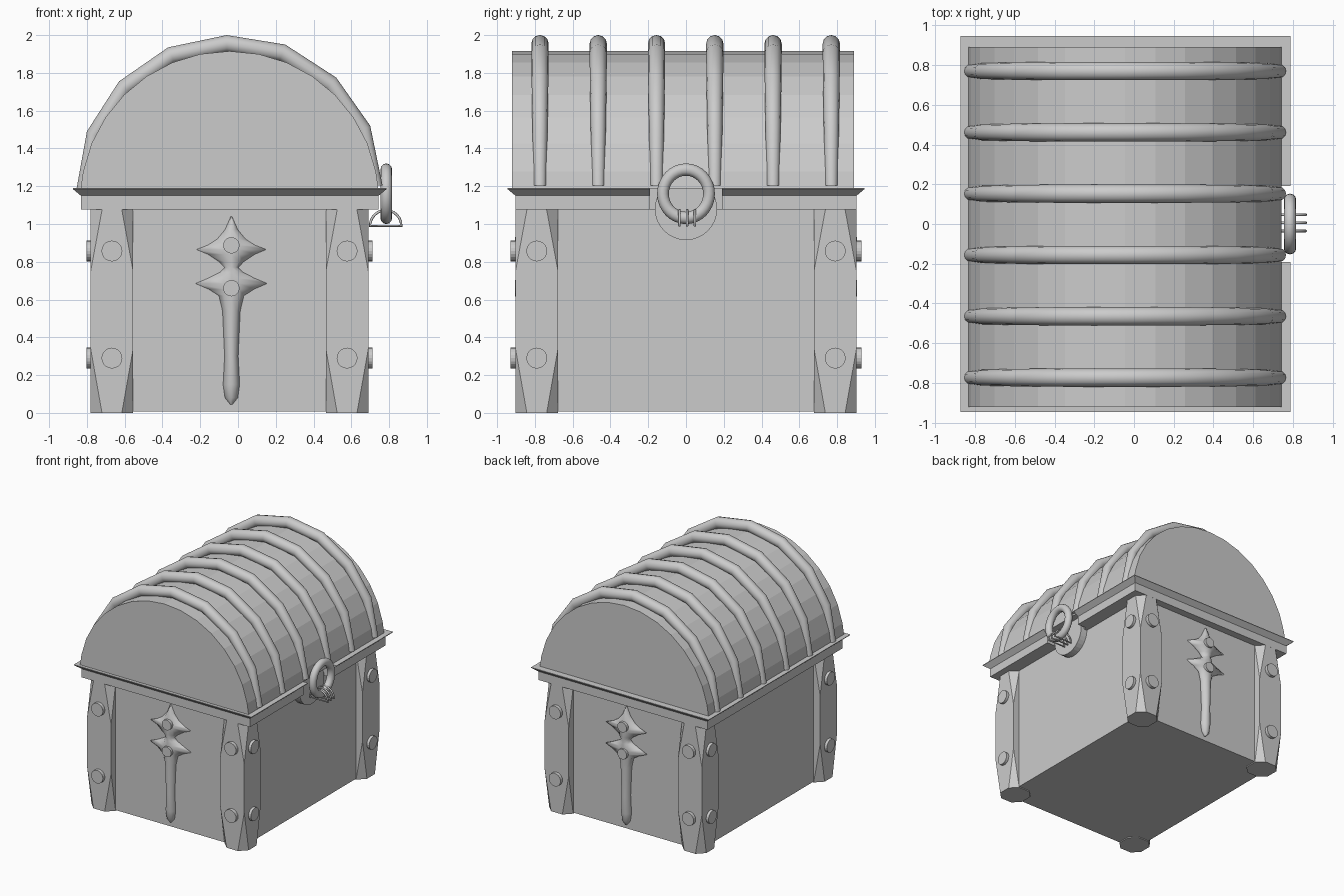
import bpy, bmesh
from math import pi, cos, sin, atan2, hypot
from mathutils import Matrix, Vector

if "Cube" in bpy.data.objects:
    bpy.data.objects.remove(bpy.data.objects["Cube"])

CX = -0.045  # chest centre line in x


def finish(name, bm):
    bmesh.ops.recalc_face_normals(bm, faces=bm.faces)
    me = bpy.data.meshes.new(name)
    bm.to_mesh(me)
    bm.free()
    ob = bpy.data.objects.new(name, me)
    bpy.context.collection.objects.link(ob)
    return ob


def loft(name, rings, smooth=False):
    """Skin closed rings of points and cap both ends."""
    bm = bmesh.new()
    vs = [[bm.verts.new(p) for p in r] for r in rings]
    n = len(rings[0])
    for a, b in zip(vs, vs[1:]):
        for i in range(n):
            j = (i + 1) % n
            bm.faces.new((a[i], a[j], b[j], b[i])).smooth = smooth
    bm.faces.new(vs[0])
    bm.faces.new(vs[-1])
    bmesh.ops.remove_doubles(bm, verts=bm.verts, dist=1e-4)
    return finish(name, bm)


def box(name, x0, x1, y0, y1, z0, z1):
    rect = ((x0, y0), (x1, y0), (x1, y1), (x0, y1))
    return loft(name, [[(x, y, z) for x, y in rect] for z in (z0, z1)])


def disc(name, centre, axis, r, depth, seg=20):
    bm = bmesh.new()
    rot = Vector((0, 0, 1)).rotation_difference(Vector(axis)).to_matrix().to_4x4()
    bmesh.ops.create_cone(bm, cap_ends=True, segments=seg, radius1=r, radius2=r,
                          depth=depth, matrix=Matrix.Translation(centre) @ rot)
    return finish(name, bm)


# Chest body
box("body", -0.72, 0.63, -0.845, 0.84, 0.008, 1.1)


# Corner posts, square in the middle and chamfered towards the ends, with bolts
def post_ring(px, py, z, c, h=0.1125):
    p = [(-h + c, -h), (h - c, -h), (h, -h + c), (h, h - c),
         (h - c, h), (-h + c, h), (-h, h - c), (-h, -h + c)]
    return [(px + x, py + y, z) for x, y in p]


for sx in (-1, 1):
    for sy in (-1, 1):
        px, py = CX + sx * 0.6225, sy * 0.79
        loft("corner_post", [post_ring(px, py, z, c) for z, c in
                             ((0, 0.06), (0.34, 0), (0.75, 0), (1.085, 0.062))])
        for z in (0.29, 0.857):
            disc("bolt", (px, py + sy * 0.115, z), (0, 1, 0), 0.055, 0.05)
            disc("bolt", (px + sx * 0.11, py, z), (1, 0, 0), 0.055, 0.05)


# Lid rim with flared lip and a notch for the lock
def rim_ring(z, o):
    x0, x1, y = -0.832 - o, 0.745 + o, 0.903 + o
    return [(x0, -y, z), (x1, -y, z), (x1, -0.19, z), (0.66, -0.19, z),
            (0.66, 0.19, z), (x1, 0.19, z), (x1, y, z), (x0, y, z)]


loft("lid_rim", [rim_ring(1.078, 0), rim_ring(1.15, 0), rim_ring(1.185, 0.042), rim_ring(1.19, 0.042)])

# Barrel lid
LZ, LR = 1.125, 0.79
arc = [(CX + LR * cos(i * pi / 16), LZ + LR * sin(i * pi / 16)) for i in range(17)]
arc[0] = (arc[0][0] - 0.002, 1.187)
arc[-1] = (arc[-1][0] + 0.002, 1.187)
loft("lid", [[(x, y, z) for x, z in arc] for y in (-0.92, 0.89)])

# Lid ribs: outer silhouette points and tube radius
RIB = [(-0.855, 1.185, 0.034), (-0.80, 1.49, 0.040), (-0.63, 1.755, 0.044),
       (-0.37, 1.935, 0.046), (-0.06, 2.0, 0.046), (0.25, 1.95, 0.046),
       (0.52, 1.775, 0.044), (0.70, 1.52, 0.040), (0.765, 1.205, 0.034)]
for k in range(6):
    y0 = -0.773 + k * 0.3085
    rings = []
    for x, z, r in RIB:
        a, d = atan2(z - LZ, x - CX), hypot(x - CX, z - LZ) - r
        rings.append([(CX + cos(a) * (d + r * cos(t)), y0 + r * sin(t),
                       LZ + sin(a) * (d + r * cos(t)))
                      for t in (i * pi / 6 for i in range(12))])
    loft("lid_rib", rings, True)

# Spiked ornament on front and back: height, half width, relief
ORN = [(1.04, 0.003, 0.015), (0.97, 0.034, 0.035), (0.92, 0.075, 0.045),
       (0.888, 0.125, 0.05), (0.865, 0.185, 0.05), (0.84, 0.125, 0.05),
       (0.80, 0.065, 0.05), (0.77, 0.036, 0.05), (0.745, 0.06, 0.05),
       (0.712, 0.125, 0.05), (0.685, 0.19, 0.05), (0.655, 0.12, 0.05),
       (0.62, 0.066, 0.05), (0.54, 0.047, 0.05), (0.3, 0.036, 0.048),
       (0.15, 0.044, 0.045), (0.08, 0.034, 0.035), (0.045, 0.006, 0.015)]
for s in (-1, 1):
    rings = []
    for z, w, d in ORN:
        m = min(0.6 * w, 0.04)
        sec = [(-w, -0.01), (-w, 0.2 * d), (-m, 0.8 * d), (0, d),
               (m, 0.8 * d), (w, 0.2 * d), (w, -0.01)]
        rings.append([(-0.035 + x, s * (0.842 + y), z) for x, y in sec])
    loft("ornament", rings, True)
    for z in (0.887, 0.66):
        disc("ornament_stud", (-0.035, s * 0.88, z), (0, 1, 0), 0.043, 0.05)

# Lock plate, pull ring and wire staples on the right side
disc("lock_plate", (0.655, 0, 1.08), (1, 0, 0), 0.165, 0.07, 32)
bpy.ops.mesh.primitive_torus_add(location=(0.785, 0, 1.16), rotation=(0, pi / 2, 0),
                                 major_radius=0.122, minor_radius=0.031,
                                 major_segments=32, minor_segments=12)
ring = bpy.context.object
ring.name = "pull_ring"
ring.scale.x = 1.05
bpy.ops.object.shade_smooth()

for y in (-0.035, 0.006, 0.047):
    cu = bpy.data.curves.new("wire_staple", "CURVE")
    cu.dimensions = "3D"
    cu.bevel_depth = 0.007
    cu.bevel_resolution = 2
    sp = cu.splines.new("POLY")
    sp.points.add(12)
    for i, p in enumerate(sp.points):
        a = i * pi / 12
        p.co = (0.782 + 0.083 * cos(a), y, 0.99 + 0.083 * sin(a), 1)
    sp.use_cyclic_u = True
    bpy.context.collection.objects.link(bpy.data.objects.new("wire_staple", cu))
